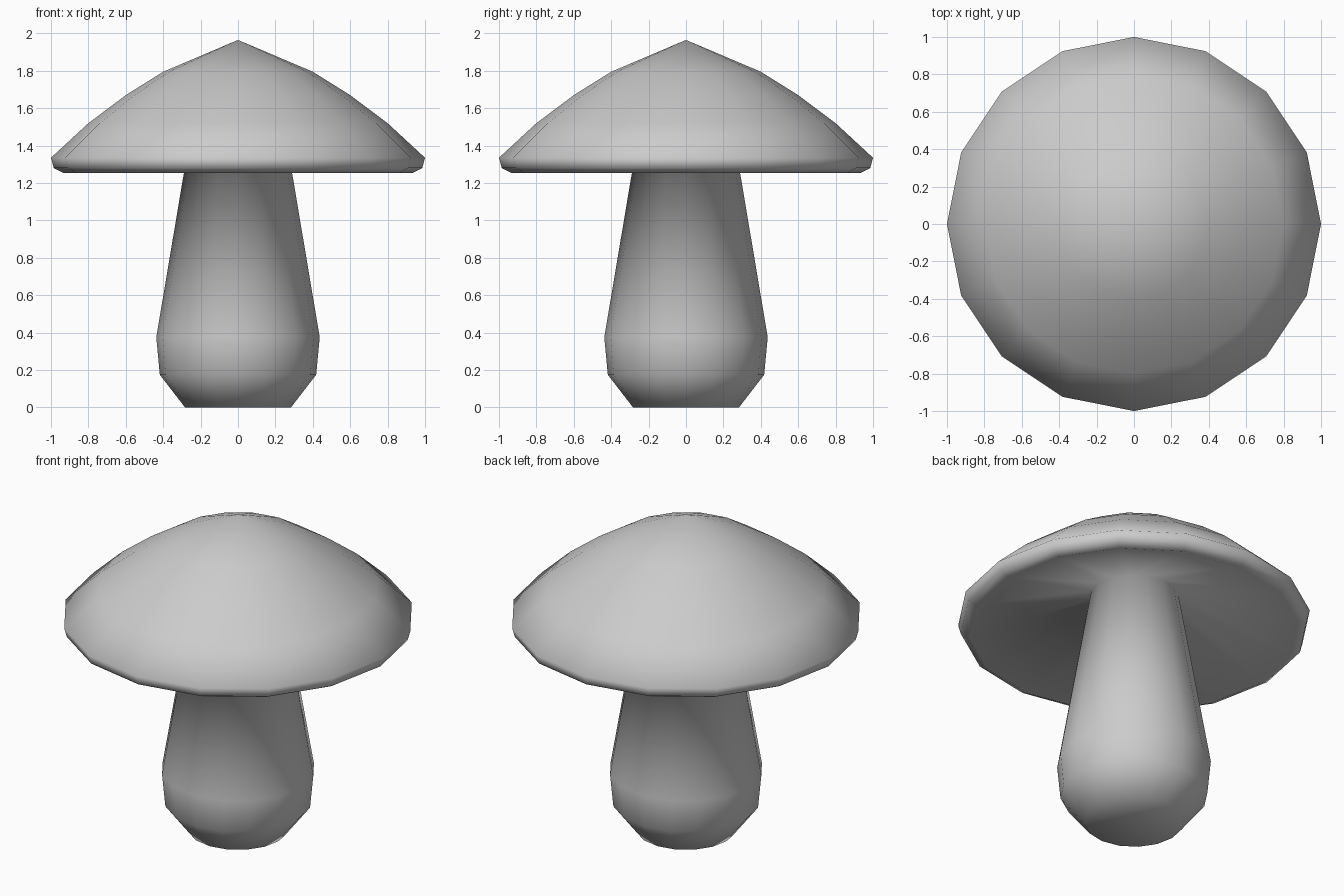
import bpy, bmesh, math

if "Cube" in bpy.data.objects:
    bpy.data.objects.remove(bpy.data.objects["Cube"])

SIDES = 16


def lathe(name, profile):
    """Revolve (radius, z) points around z; radius 0 closes to a pole."""
    bm = bmesh.new()
    verts = [bm.verts.new((r, 0, z)) for r, z in profile]
    edges = [bm.edges.new(pair) for pair in zip(verts, verts[1:])]
    bmesh.ops.spin(bm, geom=verts + edges, cent=(0, 0, 0), axis=(0, 0, 1),
                   angle=math.tau, steps=SIDES, use_merge=True)
    bmesh.ops.remove_doubles(bm, verts=bm.verts[:], dist=0.001)
    bmesh.ops.recalc_face_normals(bm, faces=bm.faces[:])
    for f in bm.faces:
        f.smooth = True
    mesh = bpy.data.meshes.new(name)
    bm.to_mesh(mesh)
    bm.free()
    obj = bpy.data.objects.new(name, mesh)
    bpy.context.collection.objects.link(obj)
    return obj


# Bulbous stem, tapering up to the hollow underside
stem = [(0, 0), (0.283, 0), (0.418, 0.175), (0.437, 0.375), (0.253, 1.47)]
# Rolled rim and domed top with a pointed crown
cap = [(0.935, 1.255), (0.985, 1.28), (1.0, 1.335), (0.8, 1.52),
       (0.6, 1.67), (0.4, 1.795), (0, 1.965)]

# Stem and cap flow into each other as one smooth skin
lathe("mushroom_stem_and_cap", stem + cap)
